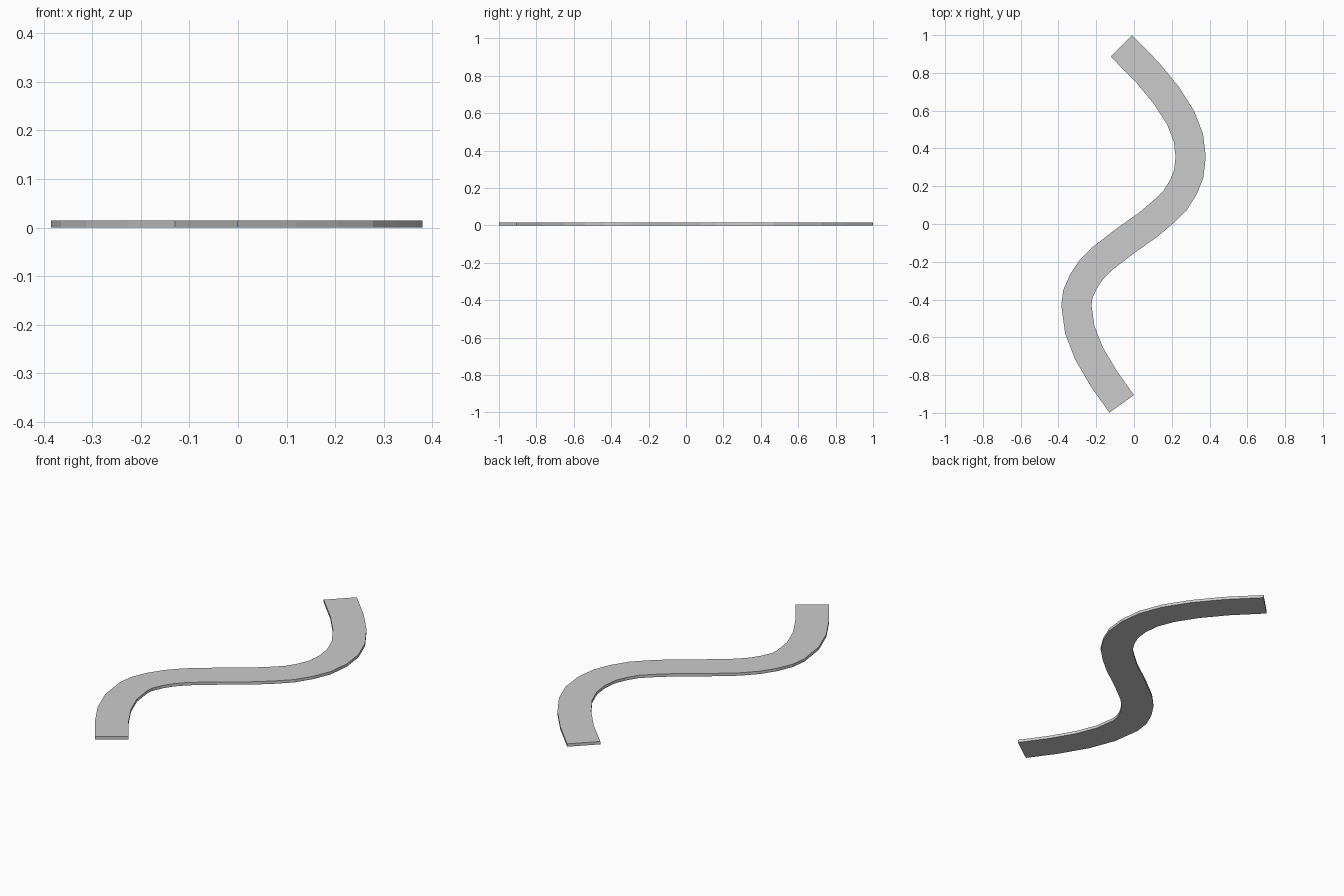
import bpy, bmesh
from mathutils import Vector

if "Cube" in bpy.data.objects:
    bpy.data.objects.remove(bpy.data.objects["Cube"])

WIDTH, THICK = 0.16, 0.015

# centre line of the S-shaped strip, back to front
PATH = [(-0.067, 0.943), (0.069, 0.805), (0.172, 0.68), (0.247, 0.562), (0.288, 0.457),
        (0.30, 0.357), (0.29, 0.265), (0.26, 0.192), (0.216, 0.122), (0.151, 0.06),
        (0.072, -0.006), (-0.047, -0.09), (-0.17, -0.185), (-0.228, -0.245),
        (-0.268, -0.305), (-0.297, -0.37), (-0.305, -0.43), (-0.287, -0.56),
        (-0.239, -0.684), (-0.16, -0.819), (-0.065, -0.952)]
pts = [Vector(p) for p in PATH]

bm = bmesh.new()

# one rectangular cross-section per path point
rings = []
for i, p in enumerate(pts):
    a = (p - pts[max(i - 1, 0)]).normalized()
    b = (pts[min(i + 1, len(pts) - 1)] - p).normalized()
    t = (a + b).normalized()
    n = Vector((-t.y, t.x)) * WIDTH / 2
    l, r = p + n, p - n
    rings.append([bm.verts.new((q.x, q.y, z))
                  for q, z in ((l, 0), (r, 0), (r, THICK), (l, THICK))])

# skin between sections and cap both ends
for s, e in zip(rings, rings[1:]):
    for k in range(4):
        m = (k + 1) % 4
        bm.faces.new((s[k], s[m], e[m], e[k]))
bm.faces.new(rings[0])
bm.faces.new(rings[-1])
bmesh.ops.recalc_face_normals(bm, faces=bm.faces)

mesh = bpy.data.meshes.new("curved_strip")
bm.to_mesh(mesh)
bm.free()
bpy.context.collection.objects.link(bpy.data.objects.new("curved_strip", mesh))
